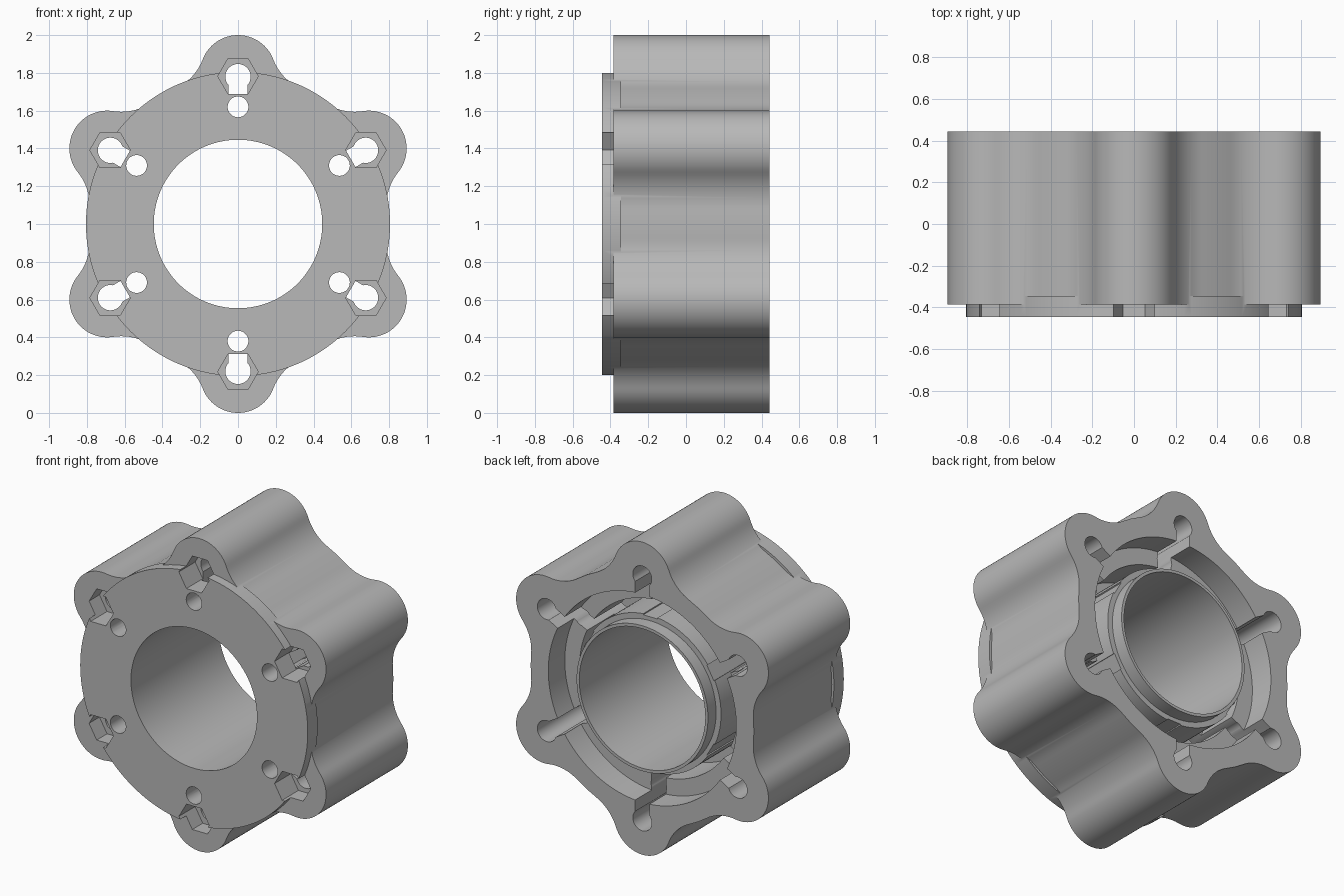
import bpy, bmesh
from math import sin, cos, pi, radians, acos, atan2, sqrt

if "Cube" in bpy.data.objects:
    bpy.data.objects.remove(bpy.data.objects["Cube"])

grey = bpy.data.materials.new("plain grey")
grey.use_nodes = True
colour = (0.48, 0.48, 0.48, 1)
grey.diffuse_color = colour
grey.node_tree.nodes["Principled BSDF"].inputs["Base Color"].default_value = colour

FRONT, SHOULDER, BACK = -0.445, -0.385, 0.442
LOBES = [i * pi / 3 for i in range(6)]


def finish(bm, name):
    bmesh.ops.recalc_face_normals(bm, faces=bm.faces)
    mesh = bpy.data.meshes.new(name)
    bm.to_mesh(mesh)
    bm.free()
    mesh.materials.append(grey)
    obj = bpy.data.objects.new(name, mesh)
    bpy.context.collection.objects.link(obj)
    obj.location.z = 1
    return obj


def add_prism(bm, points, y0, y1, turn=0.0):
    """Extrude a (side, radial) outline along y, turned about the axis."""
    c, s = cos(turn), sin(turn)
    verts = [bm.verts.new((a * c + b * s, y0, b * c - a * s)) for a, b in points]
    face = bm.faces.new(verts)
    out = bmesh.ops.extrude_face_region(bm, geom=[face])["geom"]
    moved = [g for g in out if isinstance(g, bmesh.types.BMVert)]
    bmesh.ops.translate(bm, verts=moved, vec=(0, y1 - y0, 0))


def prism(name, points, y0, y1, turns=(0.0,)):
    bm = bmesh.new()
    for turn in turns:
        add_prism(bm, points, y0, y1, turn)
    return finish(bm, name)


def arc(cx, cy, r, a0, a1, n):
    return [(cx + r * cos(a0 + (a1 - a0) * i / n), cy + r * sin(a0 + (a1 - a0) * i / n))
            for i in range(n + 1)]


def circle(cy, r, n):
    return arc(0, cy, r, 0, 2 * pi, n)[:-1]


def lathe(name, profile, n=128):
    """Spin a closed (radius, y) outline into a ring."""
    bm = bmesh.new()
    rings = [[bm.verts.new((r * cos(2 * pi * i / n), y, r * sin(2 * pi * i / n)))
              for r, y in profile] for i in range(n)]
    m = len(profile)
    for i in range(n):
        a, b = rings[i], rings[(i + 1) % n]
        for j in range(m):
            k = (j + 1) % m
            bm.faces.new((a[j], a[k], b[k], b[j]))
    return finish(bm, name)


def combine(target, other, operation):
    mod = target.modifiers.new(operation, 'BOOLEAN')
    mod.operation, mod.object, mod.solver = operation, other, 'EXACT'
    bpy.context.view_layer.objects.active = target
    bpy.ops.object.modifier_apply(modifier=mod.name)
    bpy.data.objects.remove(other)


# Six-lobed outline: lobe arcs joined to a round core by tangent fillets
core, lobe_at, lobe_r, fillet = 0.79, 0.8, 0.2, 0.28
d1, d2 = core + fillet, lobe_r + fillet
phi = acos((d1 ** 2 + lobe_at ** 2 - d2 ** 2) / (2 * d1 * lobe_at))
fx, fy = d1 * sin(phi), d1 * cos(phi)
lobe_end = atan2(fy - lobe_at, fx)
half = arc(0, lobe_at, lobe_r, pi / 2, lobe_end, 14)
half += arc(fx, fy, fillet, lobe_end + pi, 1.5 * pi - phi, 10)[1:]
middle = [(core * sin(radians(30)), core * cos(radians(30)))]
sector = [(-x, y) for x, y in reversed(half[1:])] + half + middle
outline = [(x * cos(t) + y * sin(t), y * cos(t) - x * sin(t)) for t in LOBES for x, y in sector]

# Main body and raised front plate
body = prism("lobed_hub", outline, SHOULDER, BACK)
plate = prism("front_plate", circle(0, 0.805, 144), FRONT, SHOULDER + 0.04)
combine(body, plate, 'UNION')

# Central bore
combine(body, prism("bore_cutter", circle(0, 0.446, 128), -1, 1), 'DIFFERENCE')

# Stepped ring recess in the back, leaving a thin inner tube
steps = [(0.665, 0.6), (0.665, 0.275), (0.56, 0.275), (0.56, 0.0),
         (0.5, 0.0), (0.5, 0.36), (0.465, 0.36), (0.465, 0.6)]
combine(body, lathe("recess_cutter", steps), 'DIFFERENCE')

# Bolt slots opening inward as deep radial channels
neck = 0.05
r = 0.067
start = -acos(neck / r)
slot = arc(0, 0.78, r, start, pi - start, 24) + [(-neck, 0.49), (neck, 0.49)]
combine(body, prism("slot_cutter", slot, -0.3, 1, LOBES), 'DIFFERENCE')

# Hexagonal nut pockets in the front, meeting the slots
hexagon = circle(0.782, 0.107, 6)
combine(body, prism("hex_cutter", hexagon, -1, -0.28, LOBES), 'DIFFERENCE')

# Small round holes through the front plate
combine(body, prism("hole_cutter", circle(0.62, 0.055, 32), -1, 0.3, LOBES), 'DIFFERENCE')

# Smooth curved walls with crisp edges
bpy.ops.object.select_all(action='DESELECT')
body.select_set(True)
bpy.context.view_layer.objects.active = body
bpy.ops.object.shade_smooth_by_angle(angle=radians(30))
